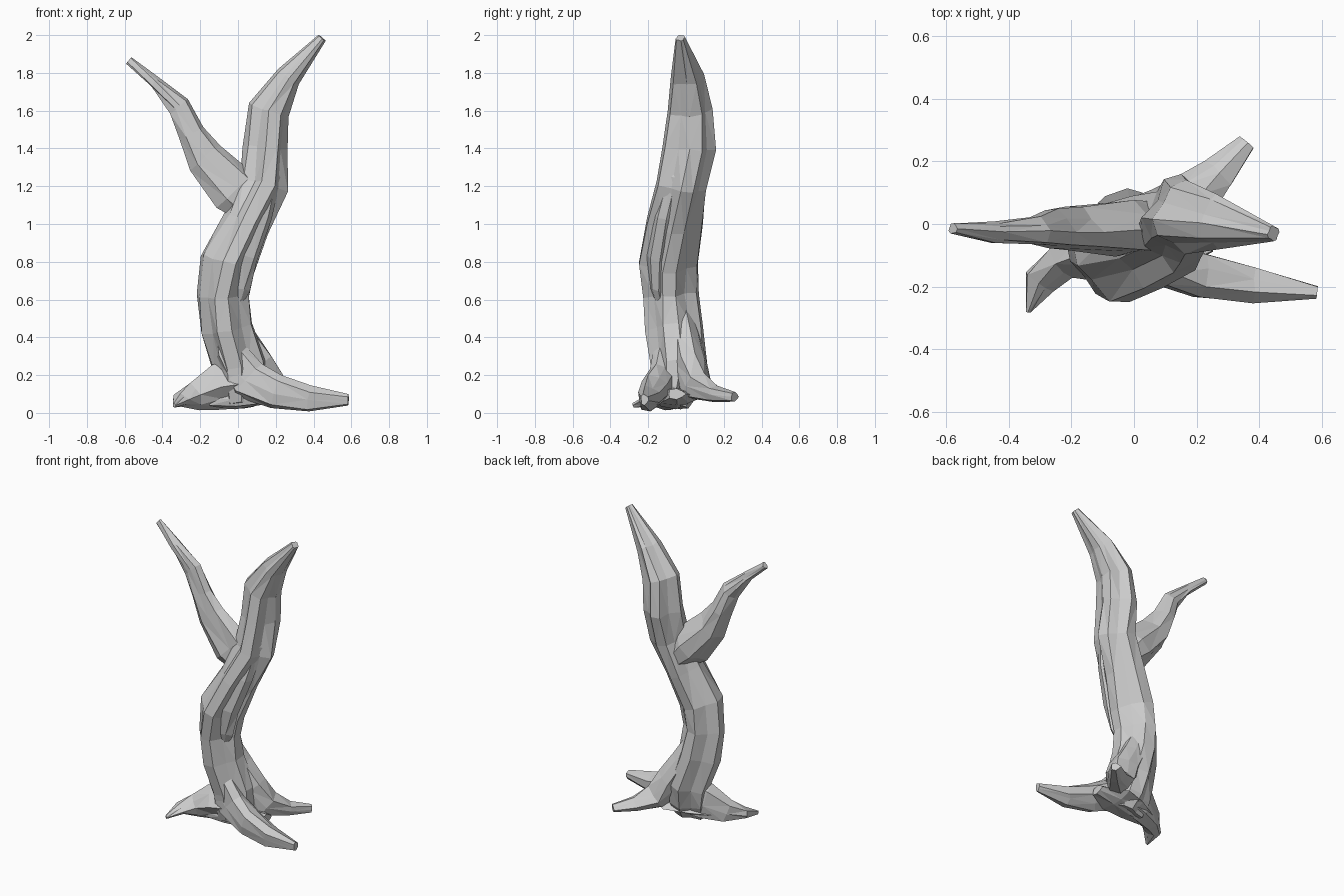
import bpy, bmesh, math, random
from mathutils import Vector

random.seed(4)
LOBES = [1.03, 0.8, 1.0, 1.04, 0.8, 1.06, 0.98, 0.78, 1.03, 1.05, 0.8, 1.04]


def limb(name, stations, ref, sides=12, twist=0.0, jitter=0.007):
    """Grooved low-poly limb: stations are (x, y, z, half width, half depth)."""
    ref = Vector(ref)
    bm = bmesh.new()
    pts = [Vector(s[:3]) for s in stations]
    rings = []
    for i, s in enumerate(stations):
        t = (pts[min(i + 1, len(pts) - 1)] - pts[max(i - 1, 0)]).normalized()
        u = ref.cross(t).normalized()
        v = t.cross(u)
        ring = []
        for k in range(sides):
            a = 2 * math.pi * k / sides + twist * i
            r = LOBES[k % len(LOBES)]
            p = pts[i] + u * (math.cos(a) * s[3] * r) + v * (math.sin(a) * s[4] * r)
            if 0 < i < len(stations) - 1:
                p += Vector([random.uniform(-jitter, jitter) for _ in range(3)])
            p.z = max(p.z, 0.0)
            ring.append(bm.verts.new(p))
        rings.append(ring)
    for a, b in zip(rings, rings[1:]):
        for k in range(sides):
            n = (k + 1) % sides
            bm.faces.new((a[k], a[n], b[n], b[k]))
    bm.faces.new(rings[0][::-1])
    bm.faces.new(rings[-1])
    bmesh.ops.triangulate(bm, faces=bm.faces[:])
    bmesh.ops.recalc_face_normals(bm, faces=bm.faces[:])
    me = bpy.data.meshes.new(name)
    bm.to_mesh(me)
    bm.free()
    ob = bpy.data.objects.new(name, me)
    bpy.context.collection.objects.link(ob)
    return ob


# Trunk sweeping left, then right into the main branch
trunk = limb("tree_trunk", [
    (0.02, -0.07, 0.04, 0.12, 0.08),
    (0.01, -0.05, 0.13, 0.14, 0.12),
    (0.00, -0.04, 0.25, 0.14, 0.145),
    (-0.06, -0.065, 0.45, 0.14, 0.145),
    (-0.08, -0.085, 0.62, 0.135, 0.145),
    (-0.055, -0.095, 0.79, 0.15, 0.155),
    (0.045, -0.06, 1.00, 0.12, 0.15),
    (0.135, -0.02, 1.20, 0.125, 0.135),
    (0.15, 0.02, 1.40, 0.115, 0.135),
    (0.165, 0.02, 1.60, 0.11, 0.115),
    (0.268, 0.005, 1.775, 0.07, 0.085),
    (0.445, -0.03, 1.985, 0.024, 0.025)], (0, 1, 0), twist=0.06)

# Left branch
branch = limb("left_branch", [
    (0.09, -0.01, 1.06, 0.08, 0.08),
    (-0.02, -0.02, 1.18, 0.13, 0.095),
    (-0.18, -0.02, 1.345, 0.1, 0.08),
    (-0.25, -0.02, 1.48, 0.07, 0.065),
    (-0.31, -0.025, 1.62, 0.06, 0.05),
    (-0.44, -0.03, 1.75, 0.033, 0.036),
    (-0.578, -0.015, 1.865, 0.022, 0.018)], (0, 1, 0), sides=9)

# Raised strand on the trunk front
strand = limb("front_strand", [
    (-0.01, -0.13, 0.575, 0.03, 0.03),
    (0.0, -0.14, 0.66, 0.055, 0.055),
    (0.04, -0.145, 0.82, 0.065, 0.06),
    (0.125, -0.11, 1.04, 0.06, 0.055),
    (0.18, -0.05, 1.25, 0.045, 0.05),
    (0.17, 0.0, 1.4, 0.03, 0.04)], (0, 1, 0), sides=7)

# Roots, each running up into the trunk
root_r = limb("right_root", [
    (-0.08, -0.1, 0.52, 0.05, 0.06),
    (-0.035, -0.11, 0.33, 0.08, 0.075),
    (0.06, -0.13, 0.175, 0.115, 0.075),
    (0.21, -0.17, 0.115, 0.095, 0.082),
    (0.38, -0.195, 0.075, 0.07, 0.062),
    (0.584, -0.22, 0.07, 0.03, 0.022)], (0, 1, 0), sides=9)
root_l = limb("left_root", [
    (0.05, -0.06, 0.16, 0.11, 0.13),
    (-0.11, -0.08, 0.135, 0.1, 0.125),
    (-0.23, -0.115, 0.09, 0.065, 0.075),
    (-0.305, -0.18, 0.07, 0.05, 0.04),
    (-0.338, -0.28, 0.04, 0.008, 0.012)], (0, 0, 1), sides=8)
root_b = limb("back_root", [
    (-0.05, -0.03, 0.55, 0.07, 0.06),
    (0.01, 0.0, 0.40, 0.09, 0.08),
    (0.09, 0.02, 0.26, 0.1, 0.095),
    (0.17, 0.06, 0.14, 0.095, 0.09),
    (0.27, 0.155, 0.10, 0.06, 0.05),
    (0.362, 0.258, 0.085, 0.032, 0.026)], (0, 0, 1), sides=8)

# Underside web joining the roots
web = limb("root_web", [
    (-0.16, -0.09, 0.07, 0.06, 0.04),
    (-0.02, -0.06, 0.075, 0.1, 0.055),
    (0.12, -0.05, 0.085, 0.13, 0.05),
    (0.25, -0.05, 0.1, 0.05, 0.03)], (0, 0, 1), sides=8)

# Fuse everything into one flat-faced skin
parts = [branch, strand, root_r, root_l, root_b, web]
for p in parts:
    m = trunk.modifiers.new("fuse", 'BOOLEAN')
    m.operation = 'UNION'
    m.solver = 'EXACT'
    m.object = p
bpy.context.view_layer.objects.active = trunk
trunk.select_set(True)
for m in list(trunk.modifiers):
    bpy.ops.object.modifier_apply(modifier=m.name)
for p in parts:
    bpy.data.objects.remove(p, do_unlink=True)
for f in trunk.data.polygons:
    f.use_smooth = False
